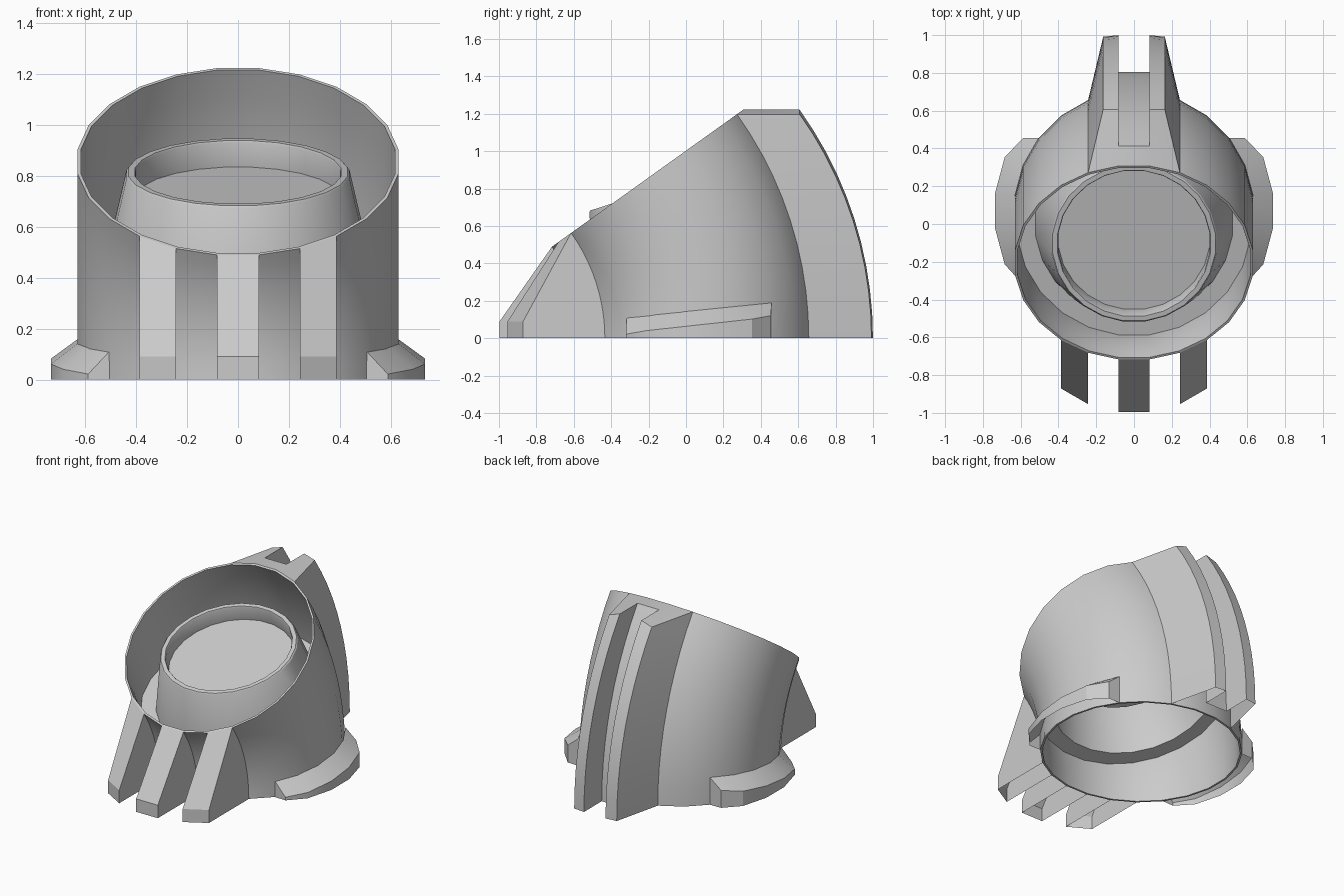
import bpy, bmesh, math
from mathutils import Vector

if "Cube" in bpy.data.objects:
    bpy.data.objects.remove(bpy.data.objects["Cube"], do_unlink=True)

PIVOT_Y, BEND, RADIUS, SIDES = -1.4, 1.47, 0.635, 24
TILT = math.radians(35.6)
STEPS = 10
ANGLES = [TILT * i / STEPS for i in range(STEPS + 1)]
PHIS = [math.radians(360 / SIDES * (k + 0.5)) for k in range(SIDES)]

grey = bpy.data.materials.new("plain_grey")
grey.use_nodes = True
COLOUR = (0.6, 0.6, 0.6, 1)
grey.diffuse_color = COLOUR
grey.node_tree.nodes["Principled BSDF"].inputs["Base Color"].default_value = COLOUR


def bend_point(theta, phi, r=RADIUS, h=0.0):
    """Point on a ring of the bent tube, lifted h along the tube axis."""
    rad = BEND + r * math.cos(phi)
    return Vector((r * math.sin(phi),
                   PIVOT_Y + rad * math.cos(theta) - h * math.sin(theta),
                   rad * math.sin(theta) + h * math.cos(theta)))


def make_object(name, bm):
    bmesh.ops.remove_doubles(bm, verts=bm.verts, dist=1e-5)
    bmesh.ops.recalc_face_normals(bm, faces=bm.faces)
    mesh = bpy.data.meshes.new(name)
    bm.to_mesh(mesh)
    bm.free()
    mesh.materials.append(grey)
    obj = bpy.data.objects.new(name, mesh)
    bpy.context.collection.objects.link(obj)
    bpy.ops.object.select_all(action="DESELECT")
    obj.select_set(True)
    bpy.context.view_layer.objects.active = obj
    bpy.ops.object.shade_smooth_by_angle(angle=math.radians(28))
    return obj


def face(bm, points):
    return bm.faces.new([bm.verts.new(p) for p in points])


def loft(bm, rows, closed=True):
    """Skin consecutive rows of points with quads."""
    rows = [[bm.verts.new(p) for p in row] for row in rows]
    n = len(rows[0])
    for a, b in zip(rows, rows[1:]):
        for k in range(n if closed else n - 1):
            j = (k + 1) % n
            bm.faces.new((a[k], a[j], b[j], b[k]))
    return rows


def mirror_x(points):
    return [Vector((-p.x, p.y, p.z)) for p in points]


# Bent outer tube with a thin wall
bm = bmesh.new()
inner = RADIUS - 0.013
rings = [[bend_point(t, p) for p in PHIS] for t in ANGLES]
rings += [[bend_point(t, p, inner) for p in PHIS] for t in reversed(ANGLES)]
rings.append(rings[0])
loft(bm, rings)
make_object("bent_shell", bm)

# Tapered cup standing on a floor halfway up the bend
bm = bmesh.new()
PROFILE = [(inner, 0), (0.525, 0), (0.441, 0.375), (0.434, 0.383),
           (0.408, 0.383), (0.404, 0.375), (0.404, 0.275)]
shift = Vector((0, 0.015, 0))
rows = loft(bm, [[bend_point(TILT / 2, p, r, h) + shift * (h > 0) for p in PHIS]
                 for r, h in PROFILE])
bm.faces.new(rows[-1])
make_object("inner_cup", bm)


# Front fins: wall facets pushed forward, sloping up to the rim
def front_fin(name, deg_a, deg_b):
    bm = bmesh.new()
    sides = []
    for deg in (deg_a, deg_b):
        curve = [bend_point(t, math.radians(deg)) for t in ANGLES]
        foot = curve[0] + Vector((0, -0.437, 0))
        knee = foot + Vector((0, 0, 0.09))
        sides.append([foot, knee, curve[-1]])
        face(bm, [foot, knee] + curve[::-1])
    loft(bm, zip(*sides), closed=False)
    make_object(name, bm)


front_fin("front_fin_centre", 172.5, 187.5)
front_fin("front_fin_left", 142.5, 157.5)
front_fin("front_fin_right", 202.5, 217.5)

# Back rail: two curved ribs with a shallow channel between them
bm = bmesh.new()
rows = []
for t in ANGLES:
    wide = bend_point(t, math.radians(22.5))
    near = bend_point(t, math.radians(7.5))
    half = [wide, Vector((0.163, wide.y + 0.335, wide.z)),
            near + Vector((0, 0.3, 0)), near + Vector((0, 0.105, 0))]
    rows.append(half + mirror_x(half)[::-1])
loft(bm, rows, closed=False)
cap = half + [near]
face(bm, cap)
face(bm, mirror_x(cap))
face(bm, [half[-1], near] + mirror_x([near, half[-1]]))
make_object("back_rail", bm)

# Side flanges: sloped ledges rising toward the back
for name, sign in (("left_flange", 1), ("right_flange", -1)):
    bm = bmesh.new()
    rows = []
    for k in range(-3, 3):
        phi = math.radians(90 - 15 * (k + 0.5))
        root = bend_point(0, phi)
        edge = bend_point(0, phi, 0.741)
        edge.y = min(max(edge.y, -0.32), 0.455)
        up = root.y + 0.33
        lip = edge + Vector((0, 0, 0.02 + 0.128 * up))
        top = root + Vector((0, 0, 0.11 + 0.1 * up))
        rows.append([Vector((sign * p.x, p.y, p.z)) for p in (root, edge, lip, top)])
    loft(bm, [[r[i] for r in rows] for i in (1, 2, 3)], closed=False)
    face(bm, rows[0])
    face(bm, rows[-1])
    make_object(name, bm)
